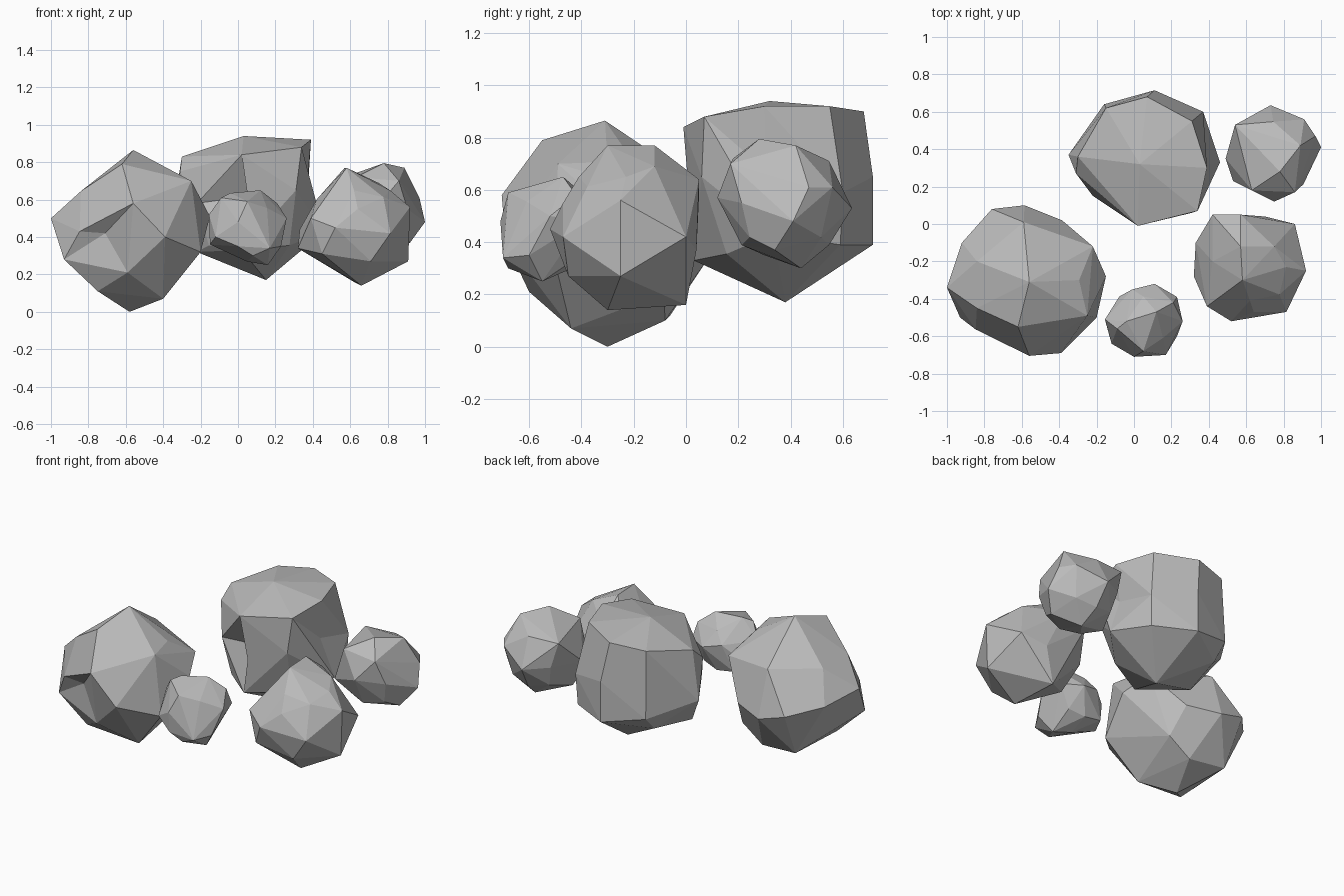
import bpy
import bmesh
from mathutils import Vector

if "Cube" in bpy.data.objects:
    bpy.data.objects.remove(bpy.data.objects["Cube"], do_unlink=True)

# One plain grey stone material
stone = bpy.data.materials.new("stone_grey")
stone.use_nodes = True
GREY = (0.5, 0.5, 0.5, 1.0)
stone.diffuse_color = GREY
stone.node_tree.nodes["Principled BSDF"].inputs["Base Color"].default_value = GREY


def rock(name, centre, radii, corners, dents=()):
    """Rounded block whose nearest vertices are pulled to the corners, then dented."""
    centre = Vector(centre)

    # Rounded block: cube split once per edge, pushed onto an ellipsoid
    block = bmesh.new()
    bmesh.ops.create_cube(block, size=2)
    bmesh.ops.subdivide_edges(block, edges=block.edges[:], cuts=1, use_grid_fill=True)
    free = [v.co.normalized() for v in block.verts]
    block.free()

    # Each corner takes over the free vertex that points most nearly its way
    points = []
    for corner in corners:
        offset = Vector(corner) - centre
        aim = Vector([o / r for o, r in zip(offset, radii)]).normalized()
        free.remove(max(free, key=lambda d: d.dot(aim)))
        points.append(offset)
    points += [Vector([d[i] * radii[i] * 0.91 for i in range(3)]) for d in free]

    # Faceted skin around the pulled block
    bm = bmesh.new()
    for p in points:
        bm.verts.new(p)
    skin = bmesh.ops.convex_hull(bm, input=bm.verts[:])
    inside = [g for g in skin["geom_interior"] if isinstance(g, bmesh.types.BMVert)]
    bmesh.ops.delete(bm, geom=inside, context="VERTS")

    # Dents: split the nearest edge and push its middle inwards
    for dent in dents:
        target = Vector(dent) - centre
        edge = min(bm.edges, key=lambda e: ((e.verts[0].co + e.verts[1].co) / 2 - target).length)
        split = bmesh.ops.subdivide_edges(bm, edges=[edge], cuts=1)
        for g in split["geom_inner"]:
            if isinstance(g, bmesh.types.BMVert):
                g.co = target
        bmesh.ops.triangulate(bm, faces=bm.faces[:])

    bmesh.ops.dissolve_limit(bm, angle_limit=0.06, verts=bm.verts[:], edges=bm.edges[:])
    bmesh.ops.recalc_face_normals(bm, faces=bm.faces[:])

    mesh = bpy.data.meshes.new(name)
    bm.to_mesh(mesh)
    bm.free()
    mesh.materials.append(stone)
    obj = bpy.data.objects.new(name, mesh)
    obj.location = centre
    bpy.context.collection.objects.link(obj)
    return obj


# Largest rock, front right
rock("large_rock", (-0.57, -0.30, 0.43), (0.43, 0.41, 0.43), [
    (-0.56, -0.31, 0.865), (-0.58, -0.30, 0.0), (-1.0, -0.34, 0.50),
    (-0.15, -0.28, 0.51), (-0.56, -0.705, 0.58), (-0.585, 0.10, 0.36),
    (-0.84, -0.45, 0.645), (-0.25, -0.49, 0.70), (-0.59, 0.01, 0.65),
    (-0.93, -0.50, 0.28), (-0.92, -0.10, 0.45), (-0.39, -0.69, 0.40),
    (-0.59, -0.60, 0.21), (-0.40, -0.44, 0.07), (-0.20, -0.50, 0.32),
    (-0.62, -0.55, 0.79), (-0.75, -0.47, 0.11), (-0.74, -0.06, 0.12),
    (-0.49, -0.08, 0.10), (-0.22, -0.12, 0.59), (-0.84, -0.20, 0.64),
    (-0.76, 0.08, 0.41), (-0.385, 0.02, 0.38)],
    dents=[(-0.71, -0.56, 0.42)])

# Tall flat-topped rock at the back, hollowed at the front and left
rock("tall_rock", (0.06, 0.35, 0.56), (0.41, 0.37, 0.39), [
    (0.03, 0.32, 0.94), (0.15, 0.38, 0.17), (-0.30, 0.36, 0.83),
    (-0.15, 0.62, 0.88), (0.07, 0.68, 0.90), (0.31, 0.55, 0.92),
    (0.39, 0.30, 0.92), (0.34, 0.07, 0.88), (0.02, -0.01, 0.84),
    (-0.35, 0.37, 0.52), (0.11, 0.715, 0.65), (0.11, 0.715, 0.39),
    (0.37, 0.60, 0.59), (-0.16, 0.64, 0.45), (0.46, 0.33, 0.43),
    (0.02, 0.03, 0.33), (-0.22, 0.25, 0.32), (0.31, 0.06, 0.65),
    (-0.31, 0.27, 0.75), (-0.22, 0.15, 0.58), (0.36, 0.59, 0.39)],
    dents=[(0.07, 0.11, 0.62), (0.37, 0.31, 0.67)])

# Medium rock, front left
rock("medium_rock", (0.62, -0.23, 0.45), (0.30, 0.28, 0.31), [
    (0.58, -0.30, 0.77), (0.57, -0.12, 0.77), (0.75, -0.12, 0.69),
    (0.92, -0.25, 0.56), (0.91, -0.25, 0.27), (0.66, -0.30, 0.14),
    (0.32, -0.28, 0.34), (0.39, -0.44, 0.50), (0.64, -0.47, 0.55),
    (0.52, -0.52, 0.45), (0.815, -0.47, 0.42), (0.71, -0.45, 0.27),
    (0.86, 0.0, 0.42), (0.42, 0.05, 0.58), (0.57, 0.05, 0.64),
    (0.70, 0.04, 0.37), (0.62, 0.0, 0.16), (0.45, -0.46, 0.31),
    (0.33, -0.10, 0.44), (0.42, -0.20, 0.60)])

# Rounded rock, back left
rock("back_rock", (0.745, 0.38, 0.55), (0.25, 0.26, 0.25), [
    (0.78, 0.28, 0.795), (0.89, 0.42, 0.77), (0.54, 0.53, 0.71),
    (0.75, 0.12, 0.57), (0.86, 0.17, 0.70), (1.0, 0.41, 0.48),
    (0.97, 0.47, 0.61), (0.91, 0.56, 0.61), (0.73, 0.635, 0.53),
    (0.49, 0.35, 0.54), (0.53, 0.23, 0.48), (0.63, 0.18, 0.72),
    (0.92, 0.34, 0.37), (0.77, 0.44, 0.30), (0.55, 0.37, 0.38),
    (0.66, 0.30, 0.35)])

# Smallest rock, front centre
rock("small_rock", (0.05, -0.51, 0.45), (0.20, 0.19, 0.20), [
    (0.12, -0.47, 0.65), (-0.04, -0.52, 0.635), (0.05, -0.68, 0.59),
    (0.21, -0.42, 0.58), (0.26, -0.52, 0.50), (0.23, -0.60, 0.35),
    (0.17, -0.70, 0.34), (0.16, -0.55, 0.25), (0.0, -0.71, 0.48),
    (-0.12, -0.64, 0.40), (-0.155, -0.51, 0.52), (-0.15, -0.53, 0.36),
    (0.11, -0.32, 0.48), (0.0, -0.70, 0.35), (0.23, -0.39, 0.48),
    (0.08, -0.68, 0.30), (-0.07, -0.39, 0.34), (-0.01, -0.35, 0.51),
    (-0.09, -0.56, 0.61)])
